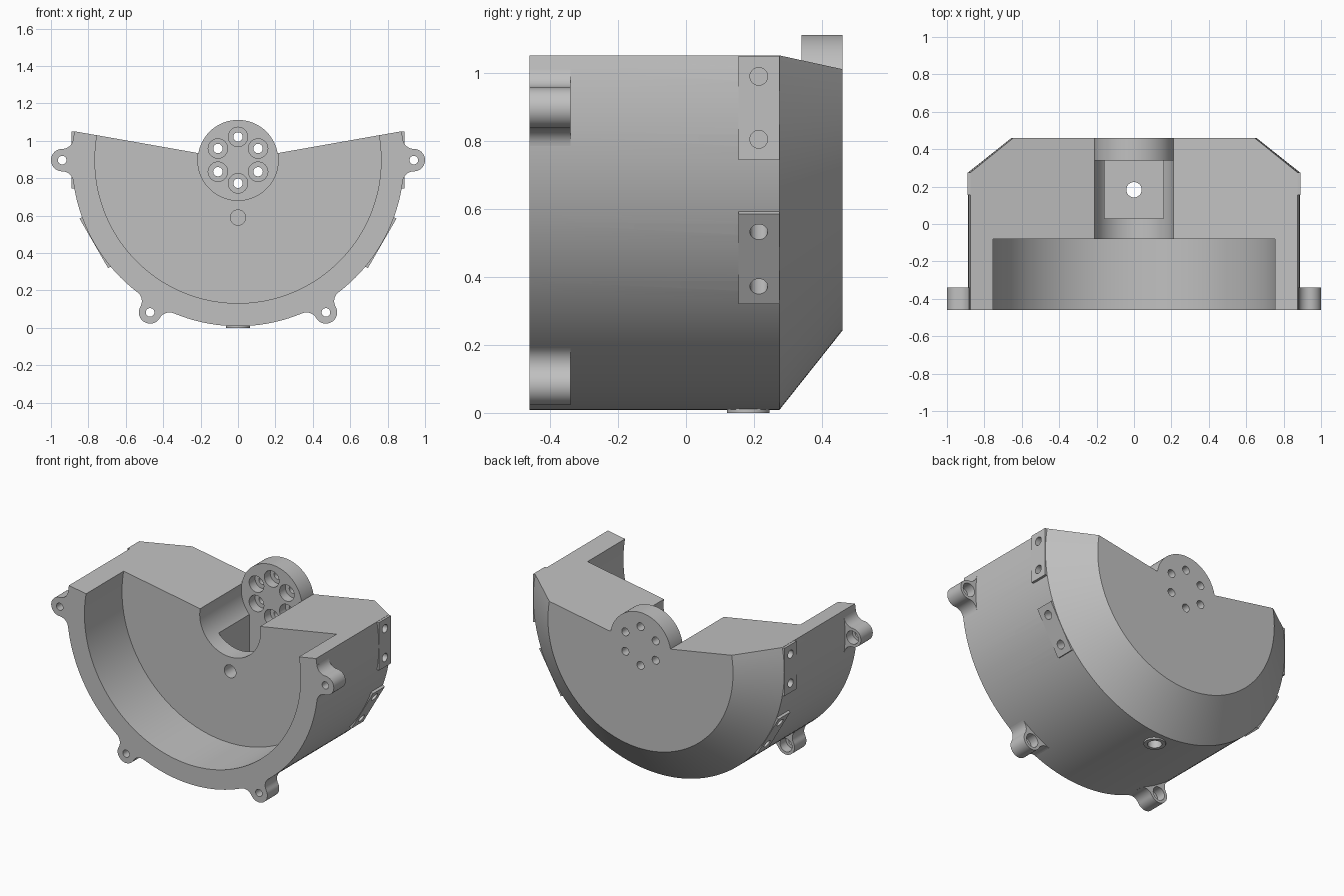
import bpy, bmesh
from math import sin, cos, acos, atan2, pi, radians
from mathutils import Matrix, Vector

if "Cube" in bpy.data.objects:
    bpy.data.objects.remove(bpy.data.objects["Cube"])

AXIS_Z = 0.897                    # height of the revolve axis, which runs along y
R_OUT, R_IN, R_HUB = 0.888, 0.765, 0.215
FRONT, BACK = -0.46, 0.46
HUB_FRONT = 0.34

grey = bpy.data.materials.new("plain_grey")
grey.use_nodes = True
colour = (0.53, 0.53, 0.53, 1)
grey.diffuse_color = colour
grey.node_tree.nodes["Principled BSDF"].inputs["Base Color"].default_value = colour


def polar(r, a, y=0.0):
    return Vector((r * cos(a), y, AXIS_Z + r * sin(a)))


def finish(name, bm):
    bmesh.ops.recalc_face_normals(bm, faces=bm.faces)
    mesh = bpy.data.meshes.new(name)
    bm.to_mesh(mesh)
    bm.free()
    mesh.materials.append(grey)
    obj = bpy.data.objects.new(name, mesh)
    bpy.context.collection.objects.link(obj)
    return obj


def revolve(name, profile, a0, a1, steps):
    bm = bmesh.new()
    rings = []
    for i in range(steps + 1):
        a = a0 + (a1 - a0) * i / steps
        rings.append([bm.verts.new(polar(r, a, y)) for r, y in profile])
    n = len(profile)
    for p, q in zip(rings, rings[1:]):
        for k in range(n):
            m = (k + 1) % n
            bm.faces.new((p[k], p[m], q[m], q[k]))
    bm.faces.new(rings[0])
    bm.faces.new(rings[-1])
    return finish(name, bm)


def prism(name, outline, y0, y1, turn=0.0):
    """Extrude an (x, z) outline about the axis along y, turned by an angle."""
    bm = bmesh.new()
    ends = []
    for y in (y0, y1):
        ends.append([bm.verts.new((x * cos(turn) - z * sin(turn), y,
                                   AXIS_Z + x * sin(turn) + z * cos(turn)))
                     for x, z in outline])
    n = len(outline)
    for k in range(n):
        m = (k + 1) % n
        bm.faces.new((ends[0][k], ends[0][m], ends[1][m], ends[1][k]))
    for e in ends:
        bm.faces.new(e)
    return finish(name, bm)


def rod(name, p0, p1, r, segments=32):
    p0, p1 = Vector(p0), Vector(p1)
    axis = p1 - p0
    place = Matrix.Translation((p0 + p1) / 2) @ axis.to_track_quat('Z', 'Y').to_matrix().to_4x4()
    bm = bmesh.new()
    bmesh.ops.create_cone(bm, cap_ends=True, segments=segments, radius1=r,
                          radius2=r, depth=axis.length, matrix=place)
    return finish(name, bm)


def arc(cx, cz, r, a0, a1, steps):
    return [(cx + r * cos(a0 + (a1 - a0) * i / steps),
             cz + r * sin(a0 + (a1 - a0) * i / steps)) for i in range(steps + 1)]


def cut(targets, cutters):
    for c in cutters:
        c.hide_render = True
        for t in targets:
            mod = t.modifiers.new("cut", 'BOOLEAN')
            mod.operation, mod.solver, mod.object = 'DIFFERENCE', 'EXACT', c
            bpy.context.view_layer.objects.active = t
            bpy.ops.object.modifier_apply(modifier=mod.name)
        bpy.data.objects.remove(c)


# Housing: sector of a chamfered drum with a front recess and a central channel
housing = revolve("housing", [
    (R_HUB, -0.08), (R_IN, -0.08), (R_IN, FRONT), (R_OUT, FRONT),
    (R_OUT, 0.275), (0.655, BACK), (R_HUB, BACK)], radians(-190), radians(10), 80)
parts = [housing]

# Hub disc with six counterbored holes
hub = prism("hub_disc", arc(0, 0, R_HUB, 0, 2 * pi, 144)[:-1], HUB_FRONT, BACK)
parts.append(hub)
for i in range(6):
    a = pi / 2 + i * pi / 3
    cut([hub], [
        rod("screw_hole", polar(0.124, a, 0.2), polar(0.124, a, 0.6), 0.025),
        rod("counterbore", polar(0.124, a, 0.3), polar(0.124, a, HUB_FRONT + 0.06), 0.052)])

# Boss under the drum
boss = rod("bottom_boss", (0, 0.183, 0), (0, 0.183, 0.04), 0.063, 48)
parts.append(boss)

# Pocket below the channel, drain bore and front wire hole
w = 0.158
cut([housing], [prism("pocket", [(-w, -0.4), (w, -0.4), (w, 0), (-w, 0)], 0.03, HUB_FRONT)])
cut([housing, boss], [rod("bore", (0, 0.183, -0.05), (0, 0.183, 0.6), 0.041)])
cut([housing], [rod("wire_hole", (0, -0.2, 0.59), (0, 0.15, 0.59), 0.041)])

# Flat side pads with two blind holes each
half = 0.153
for side, right in (("left", False), ("right", True)):
    for level, deg in (("upper", 0), ("lower", -30)):
        a = radians(180 - deg if right else deg)
        pad = prism(f"{side}_{level}_pad", [(0.869, -half), (0.89, -half),
                                            (0.89, half), (0.869, half)], 0.155, 0.275, a)
        parts.append(pad)
        out = Vector((cos(a), 0, sin(a)))
        along = Vector((-sin(a), 0, cos(a)))
        for s in (-1, 1):
            base = Vector((0, 0.214, AXIS_Z)) + along * s * 0.0925
            cut([housing, pad], [rod("pad_hole", base + out * 0.79, base + out * 0.95, 0.026)])

# Mounting ears: round lug blended into the drum by tangent fillets
D, R_EAR, R_FIL = 0.94, 0.06, 0.06
reach = R_OUT + R_FIL
phi = acos((D * D + reach ** 2 - (R_EAR + R_FIL) ** 2) / (2 * D * reach))
fx, fz = reach * cos(phi), reach * sin(phi)
to_ear = atan2(-fz, D - fx)                      # fillet centre towards ear centre
ear_a = to_ear + pi                              # tangent point seen from the ear
lower = arc(fx, -fz, R_FIL, pi - phi, -to_ear, 10)
lug = arc(D, 0, R_EAR, -ear_a, ear_a, 28)
upper = [(x, -z) for x, z in reversed(lower)]
root = [(0.85, R_OUT * sin(phi) * 0.96), (0.85, -R_OUT * sin(phi) * 0.96)]
outline = lower + lug[1:-1] + upper + root
for name, deg in (("left_upper_ear", 0), ("left_lower_ear", -60),
                  ("right_lower_ear", -120), ("right_upper_ear", 180)):
    a = radians(deg)
    ear = prism(name, outline, FRONT, -0.34, a)
    cut([ear], [rod("ear_hole", polar(D, a, -0.6), polar(D, a, -0.2), 0.023),
                rod("ear_counterbore", polar(D, a, -0.4), polar(D, a, -0.2), 0.042)])
    parts.append(ear)

# Smooth the round walls, keep the edges crisp
bpy.ops.object.select_all(action='DESELECT')
for p in parts:
    p.select_set(True)
bpy.context.view_layer.objects.active = housing
bpy.ops.object.shade_smooth_by_angle(angle=radians(25))
